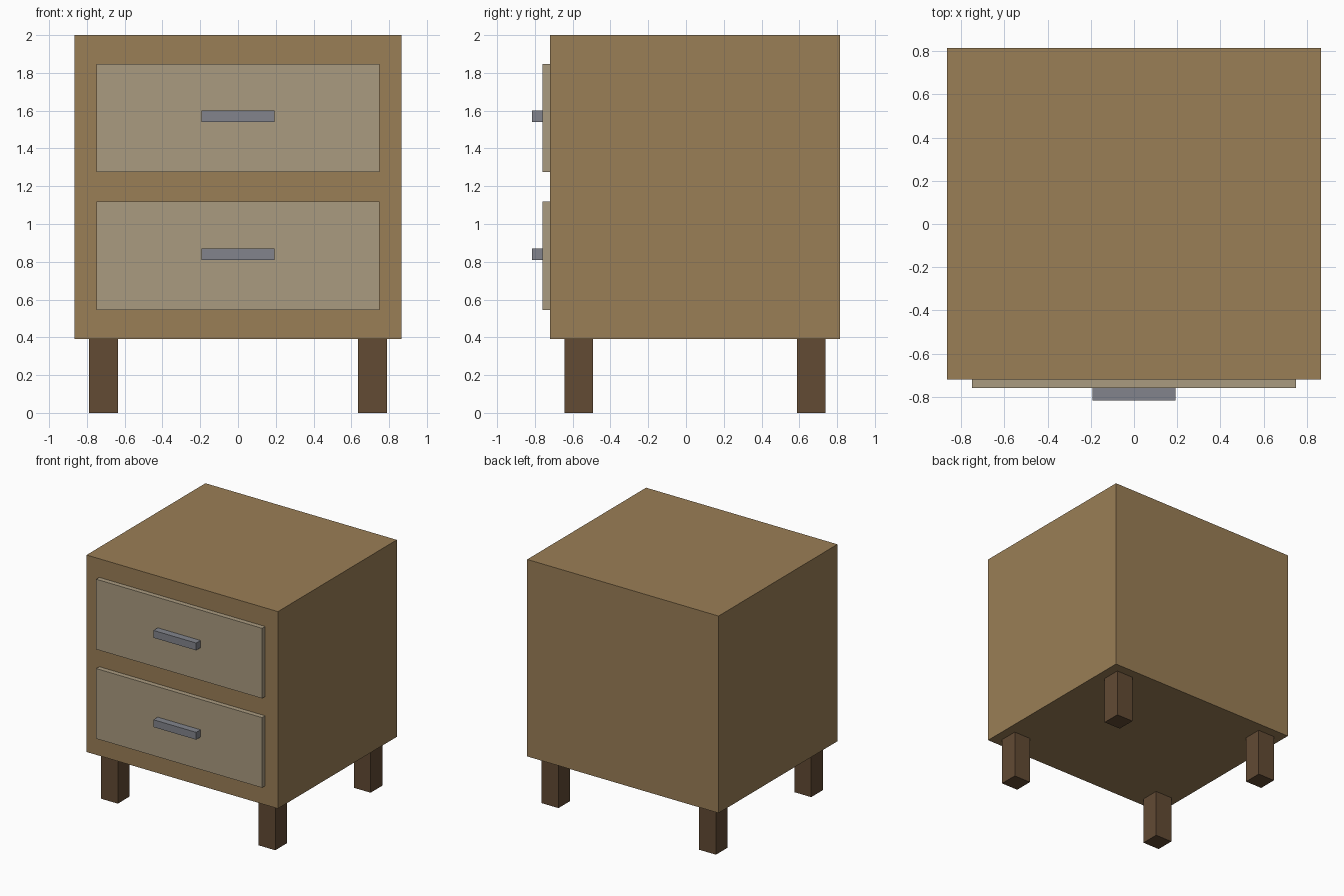
import bpy

cube = bpy.data.objects.get("Cube")
if cube:
    bpy.data.objects.remove(cube, do_unlink=True)


def material(name, rgb):
    m = bpy.data.materials.new(name)
    m.use_nodes = True
    m.diffuse_color = (*rgb, 1)
    m.node_tree.nodes["Principled BSDF"].inputs["Base Color"].default_value = (*rgb, 1)
    return m


def box(name, low, high, mat):
    """Axis-aligned box between two corners."""
    bpy.ops.mesh.primitive_cube_add(size=1)
    ob = bpy.context.object
    ob.name = name
    ob.location = [(a + b) / 2 for a, b in zip(low, high)]
    ob.scale = [b - a for a, b in zip(low, high)]
    bpy.ops.object.transform_apply(location=False, rotation=False, scale=True)
    ob.data.materials.append(mat)
    return ob


oak = material("oak brown", (0.323, 0.209, 0.093))
beige = material("drawer beige", (0.402, 0.328, 0.216))
metal = material("handle grey", (0.223, 0.231, 0.262))
walnut = material("dark walnut", (0.122, 0.069, 0.034))

# Cabinet
FRONT, BACK, BOTTOM = -0.72, 0.815, 0.39
box("cabinet", (-0.865, FRONT, BOTTOM), (0.865, BACK, 2), oak)

# Drawer fronts with bar handles
for label, z in (("lower", 0.545), ("upper", 1.275)):
    box(label + "_drawer", (-0.75, -0.76, z), (0.75, FRONT, z + 0.573), beige)
    box(label + "_handle", (-0.193, -0.816, z + 0.265), (0.193, -0.76, z + 0.325), metal)

# Four square legs
LEG = 0.152
for side, x in (("right", -0.788), ("left", 0.636)):
    for end, y in (("front", -0.644), ("back", 0.587)):
        box(f"{end}_{side}_leg", (x, y, 0), (x + LEG, y + LEG, BOTTOM), walnut)
